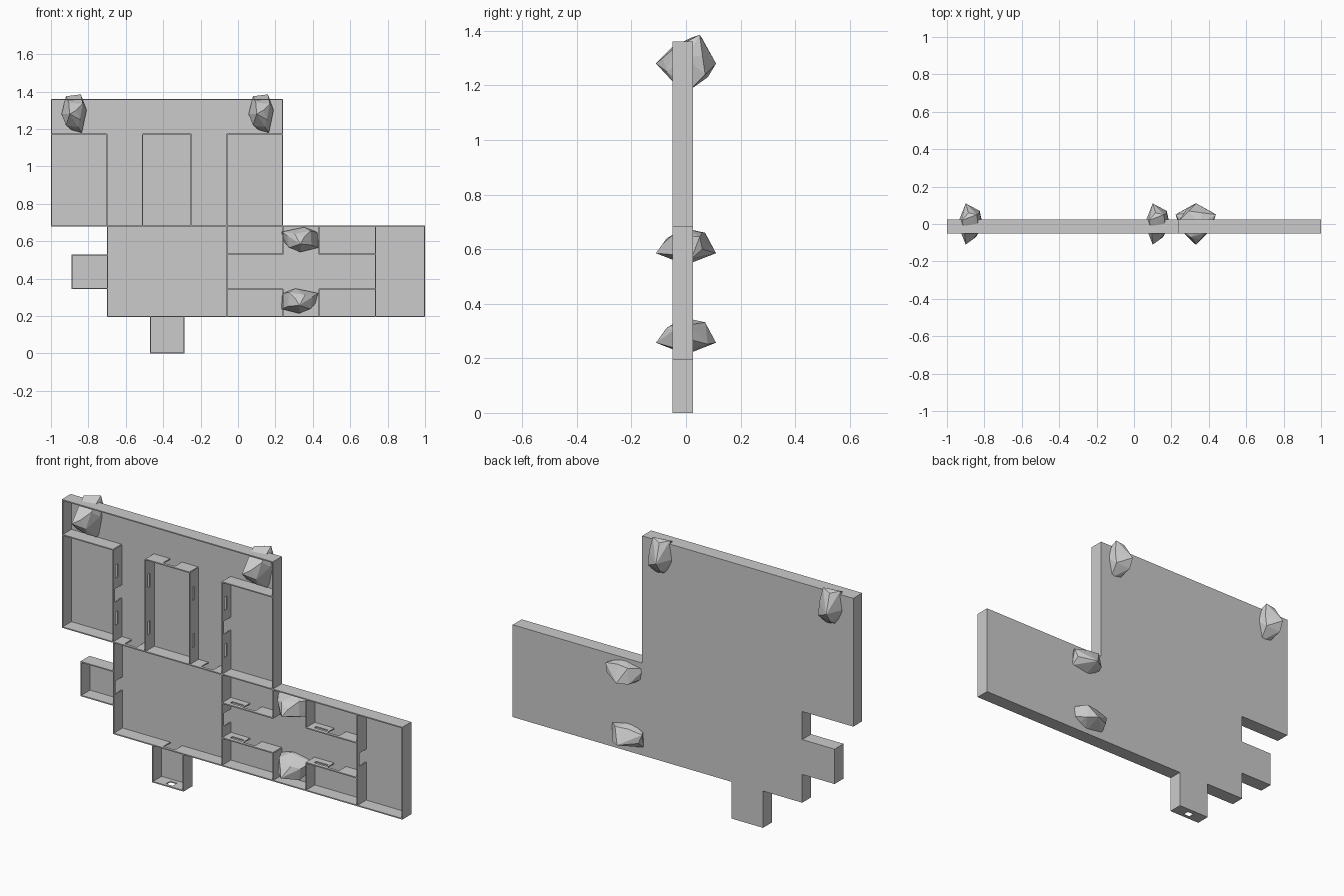
import bpy, bmesh
from mathutils import Vector

if "Cube" in bpy.data.objects:
    bpy.data.objects.remove(bpy.data.objects["Cube"])

T = 0.006                     # wall thickness
Y0, Y1 = -0.05, 0.025         # front rim and back plane


def make_object(name, bm):
    bmesh.ops.recalc_face_normals(bm, faces=bm.faces)
    me = bpy.data.meshes.new(name)
    bm.to_mesh(me)
    bm.free()
    ob = bpy.data.objects.new(name, me)
    bpy.context.collection.objects.link(ob)
    return ob


def box(bm, x0, x1, y0, y1, z0, z1):
    verts = bmesh.ops.create_cube(bm, size=1)["verts"]
    for v in verts:
        v.co = Vector((x0 if v.co.x < 0 else x1,
                       y0 if v.co.y < 0 else y1,
                       z0 if v.co.z < 0 else z1))


def door(c):
    return (c, 0.035, -0.036, Y1)


def slot(c):
    return (c, 0.035, -0.03, -0.012)


def wall(bm, axis, pos, a, b, openings=()):
    """Thin wall along x or z, with rectangular openings."""
    def piece(s, e, y0, y1):
        if e - s < 1e-5 or y1 - y0 < 1e-5:
            return
        if axis == "x":
            box(bm, s, e, y0, y1, pos - T / 2, pos + T / 2)
        else:
            box(bm, pos - T / 2, pos + T / 2, y0, y1, s, e)
    start = a
    for c, half, oy0, oy1 in sorted(openings):
        piece(start, c - half, Y0, Y1)
        piece(c - half, c + half, Y0, oy0)
        piece(c - half, c + half, oy1, Y1)
        start = c + half
    piece(start, b, Y0, Y1)


# Floor plates of the four connected areas
areas = {
    "upper_floor": (-1, 0.24, 0.685, 1.36),
    "lower_floor": (-0.70, 1, 0.195, 0.685),
    "side_closet_floor": (-0.89, -0.70, 0.345, 0.53),
    "entrance_floor": (-0.47, -0.285, 0, 0.195),
}
for name, (x0, x1, z0, z1) in areas.items():
    bm = bmesh.new()
    box(bm, x0, x1, Y1 - 0.003, Y1, z0, z1)
    make_object(name, bm)

# Outer walls
h = T / 2
bm = bmesh.new()
wall(bm, "x", 1.36 - h, -1, 0.24)
wall(bm, "z", -1 + h, 0.685, 1.36)
wall(bm, "z", 0.24 - h, 0.685, 1.36)
wall(bm, "x", 0.685 - h, -1, 1, [door(-0.605), door(-0.155)])
wall(bm, "z", 1 - h, 0.195, 0.685)
wall(bm, "x", 0.195 + h, -0.70, 1, [door(-0.378)])
wall(bm, "z", -0.70 + h, 0.195, 0.685, [door(0.437)])
make_object("outer_walls", bm)

# Small closet and entrance walls
bm = bmesh.new()
for z in (0.345 + h, 0.53 - h):
    wall(bm, "x", z, -0.89, -0.70)
wall(bm, "z", -0.89 + h, 0.345, 0.53)
make_object("side_closet_walls", bm)
bm = bmesh.new()
for x in (-0.47 + h, -0.285 - h):
    wall(bm, "z", x, 0, 0.195)
wall(bm, "x", h, -0.47, -0.285, [(-0.378, 0.02, -0.036, 0.0)])
make_object("entrance_walls", bm)

# Three upper rooms
bm = bmesh.new()
for x in (-0.70, -0.51, -0.25, -0.06):
    holes = [slot(0.80), slot(1.05)]
    if x in (-0.70, -0.06):
        holes.append(door(0.925))
    wall(bm, "z", x, 0.685, 1.172, holes)
for a, b in ((-1, -0.70), (-0.51, -0.25), (-0.06, 0.24)):
    wall(bm, "x", 1.172, a, b, [door((a + b) / 2)] if a == -0.51 else [])
make_object("upper_room_walls", bm)

# Four lower rooms around the corridor
bm = bmesh.new()
for x in (-0.06, 0.735):
    wall(bm, "z", x, 0.195, 0.685, [door(0.437)])
for z in (0.53, 0.345):
    for a, b in ((-0.06, 0.24), (0.433, 0.735)):
        wall(bm, "x", z, a, b, [slot(a + 0.07), door((a + b) / 2)])
for x in (0.24, 0.433):
    wall(bm, "z", x, 0.53, 0.685)
    wall(bm, "z", x, 0.195, 0.345)
make_object("lower_room_walls", bm)

# Faceted boulders pushed through the floor: (length, width, depth) points
ROCK = [
    (0.0, -0.025, -0.11), (0.02, 0.01, -0.085), (-0.03, 0.03, -0.07),
    (0.06, -0.03, -0.05), (0.055, 0.045, -0.045), (-0.07, 0.02, -0.045),
    (-0.06, -0.045, -0.04), (0.095, -0.045, 0.02), (0.105, 0.035, 0.05),
    (0.02, 0.065, 0.0), (0.0, -0.068, 0.0), (-0.085, -0.015, 0.02),
    (-0.10, 0.04, 0.01), (-0.04, 0.05, 0.07), (0.0, -0.025, 0.11),
    (-0.05, -0.03, 0.08), (0.09, -0.01, 0.06), (0.03, 0.05, 0.06),
]


def rock(name, x, z, upright, flip=1):
    bm = bmesh.new()
    for u, v, y in ROCK:
        p = (x + v, y, z + u) if upright else (x + u * flip, y, z + v)
        bm.verts.new(p)
    res = bmesh.ops.convex_hull(bm, input=bm.verts[:])
    junk = {g for g in res["geom_interior"] if isinstance(g, bmesh.types.BMVert)}
    bmesh.ops.delete(bm, geom=list(junk), context="VERTS")
    make_object(name, bm)


rock("upper_left_boulder", -0.875, 1.28, True)
rock("upper_right_boulder", 0.125, 1.28, True)
rock("corridor_top_boulder", 0.333, 0.61, False)
rock("corridor_bottom_boulder", 0.328, 0.282, False, -1)
